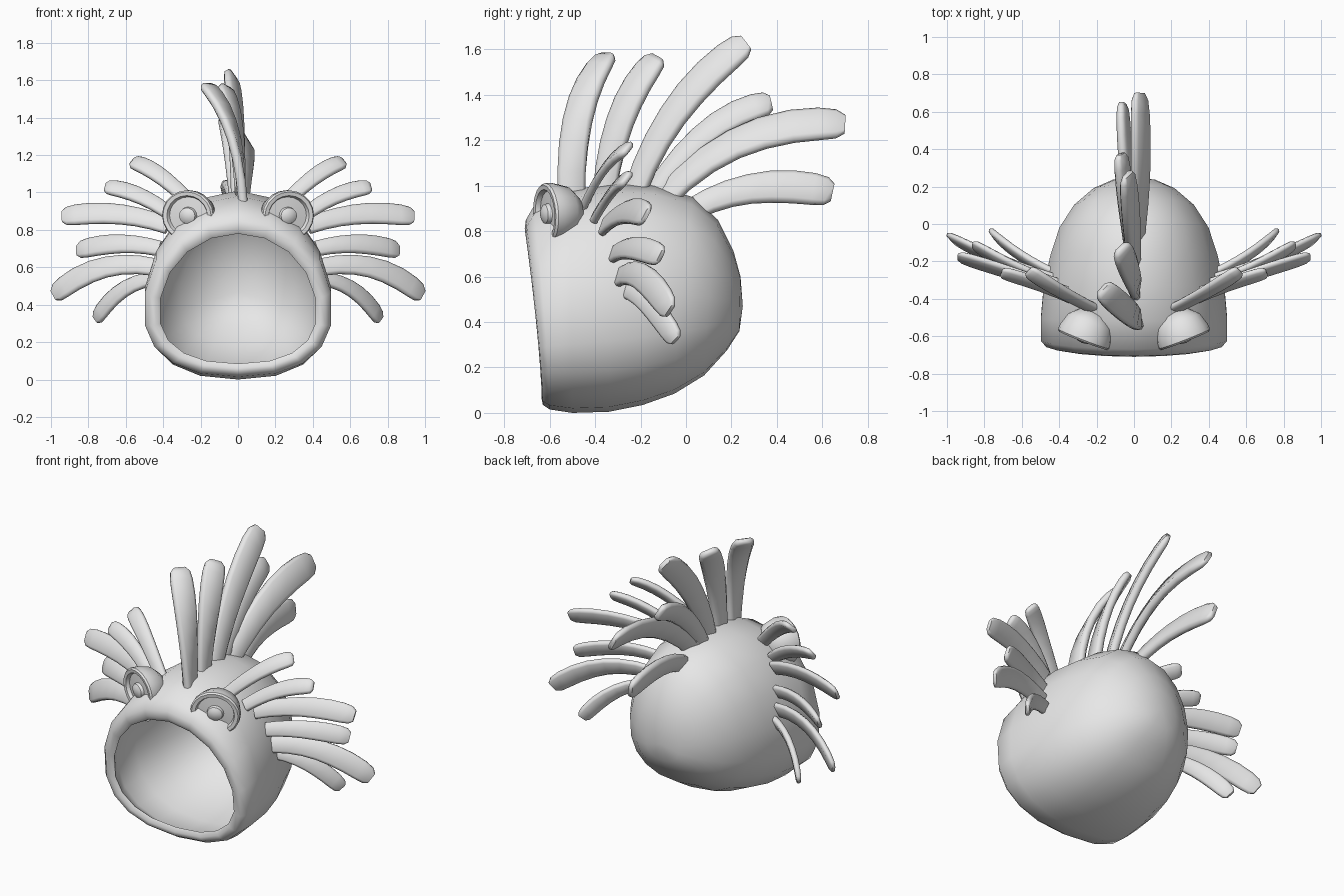
import bpy, bmesh, math
from mathutils import Vector

if "Cube" in bpy.data.objects:
    bpy.data.objects.remove(bpy.data.objects["Cube"])

grey = bpy.data.materials.new("plain grey")
grey.diffuse_color = (0.8, 0.8, 0.8, 1)
grey.use_nodes = True
grey.node_tree.nodes["Principled BSDF"].inputs["Base Color"].default_value = grey.diffuse_color


def loft(name, rings, angle, start, end):
    """Skin a list of equal rings and close each end to a point."""
    bm = bmesh.new()
    loops = [[bm.verts.new(p) for p in r] for r in rings]
    n = len(loops[0])
    for a, b in zip(loops, loops[1:]):
        for i in range(n):
            j = (i + 1) % n
            bm.faces.new((a[i], a[j], b[j], b[i]))
    for tip, ring in ((start, loops[0]), (end, loops[-1])):
        v = bm.verts.new(tip)
        for i in range(n):
            bm.faces.new((ring[i], ring[(i + 1) % n], v))
    bmesh.ops.recalc_face_normals(bm, faces=bm.faces)
    me = bpy.data.meshes.new(name)
    bm.to_mesh(me)
    bm.free()
    me.materials.append(grey)
    me.shade_smooth()
    me.set_sharp_from_angle(angle=math.radians(angle))
    ob = bpy.data.objects.new(name, me)
    bpy.context.collection.objects.link(ob)
    return ob


# Body: hollow egg with a wide open mouth, rounder above and squarer below
def body_ring(y_top, y_bottom, top, bottom, half_width, sides=18):
    wide = bottom + 0.4 * (top - bottom)
    pts = []
    for k in range(sides):
        a = 2 * math.pi * (k + 0.5) / sides
        c, s = math.cos(a), math.sin(a)
        p = 1.0 if s > 0 else 0.85
        x = half_width * math.copysign(abs(c) ** p, c)
        z = wide + (top - wide if s > 0 else wide - bottom) * math.copysign(abs(s) ** p, s)
        t = max(0, (z - bottom) / (top - bottom)) ** 1.4
        pts.append((x, y_bottom + (y_top - y_bottom) * t, z))
    return pts


# y at top, y at bottom, top z, bottom z, half width, from back to front
shell = [
    (0.24, 0.235, 0.60, 0.36, 0.115),
    (0.21, 0.18, 0.71, 0.275, 0.22),
    (0.14, 0.08, 0.85, 0.165, 0.325),
    (0.03, -0.05, 0.95, 0.085, 0.405),
    (-0.14, -0.19, 1.00, 0.035, 0.455),
    (-0.33, -0.34, 1.01, 0.005, 0.49),
    (-0.52, -0.50, 0.98, 0.0, 0.505),
]
lip = [
    (-0.67, -0.60, 0.91, 0.015, 0.505),
    (-0.705, -0.63, 0.85, 0.035, 0.475),
    (-0.71, -0.635, 0.81, 0.06, 0.445),
    (-0.69, -0.62, 0.78, 0.085, 0.42),
    (-0.65, -0.585, 0.82, 0.06, 0.44),
]
# The inside follows the outside as a thin wall
inside = [(a - 0.012, b - 0.012, t - 0.016, z + 0.016, w - 0.016) for a, b, t, z, w in reversed(shell)]
loft("body", [body_ring(*r) for r in shell + lip + inside], 70, (0, 0.25, 0.47), (0, 0.232, 0.47))

# Eyes: domed back, raised lid rim, recessed disc and small bulging pupil
eye_profile = [(0.07, -0.125), (0.115, -0.08), (0.135, -0.01), (0.136, 0.02), (0.128, 0.03),
               (0.108, 0.028), (0.10, 0.008), (0.046, 0.012), (0.042, 0.03), (0.026, 0.04)]
for side, label in ((1, "right"), (-1, "left")):
    c = Vector((side * 0.262, -0.595, 0.877))
    axis = Vector((side * 0.36, -0.93, -0.05)).normalized()
    u = axis.cross(Vector((0, 0, 1))).normalized()
    v = axis.cross(u)
    rings = [[c + axis * d + (u * math.cos(a) * 1.08 + v * math.sin(a)) * r
              for a in (2 * math.pi * k / 20 for k in range(20))] for r, d in eye_profile]
    loft("eye_" + label, rings, 40, c - axis * 0.14, c + axis * 0.044)


# Feathers: bent flat bars that may twist, with a blunt rounded tip
def feather(name, base, mid, tip, width, thick, normal, tip_normal, root=0.68):
    base, mid, tip = Vector(base), Vector(mid), Vector(tip)
    ctrl = mid * 2 - (base + tip) / 2
    normal, tip_normal = Vector(normal), Vector(tip_normal)
    section = [(1, 0.45), (0.75, 1), (-0.75, 1), (-1, 0.45),
               (-1, -0.45), (-0.75, -1), (0.75, -1), (1, -0.45)]
    shrink = {0.88: (0.97, 0.95), 0.96: (0.86, 0.85), 1.0: (0.55, 0.55)}
    rings = []
    for t in (0, 0.15, 0.3, 0.45, 0.6, 0.75, 0.88, 0.96, 1.0):
        w, h = shrink.get(t, (root + (1 - root) * min(1, t / 0.65), 1))
        p = base * (1 - t) ** 2 + ctrl * 2 * t * (1 - t) + tip * t * t
        tan = ((ctrl - base) * (1 - t) + (tip - ctrl) * t).normalized()
        across = tan.cross(normal.lerp(tip_normal, t)).normalized()
        n = across.cross(tan)
        rings.append([p + across * (a * w * width / 2) + n * (b * h * thick / 2) for a, b in section])
    loft(name, rings, 60, sum(rings[0], Vector()) / 8, sum(rings[-1], Vector()) / 8)


# Cheek feathers, mirrored on both sides: base, middle, tip, width, upward tilt
cheeks = [
    ((0.22, -0.45, 0.91), (0.41, -0.35, 1.085), (0.565, -0.25, 1.165), 0.095, 1.1),
    ((0.33, -0.40, 0.86), (0.52, -0.32, 0.98), (0.71, -0.26, 1.03), 0.095, 0.8),
    ((0.37, -0.36, 0.82), (0.65, -0.265, 0.885), (0.94, -0.175, 0.87), 0.12, 0.5),
    ((0.42, -0.315, 0.70), (0.64, -0.23, 0.725), (0.86, -0.11, 0.69), 0.11, 0.45),
    ((0.44, -0.29, 0.60), (0.73, -0.19, 0.595), (0.985, -0.07, 0.45), 0.125, 0.4),
    ((0.44, -0.26, 0.54), (0.62, -0.16, 0.475), (0.76, -0.045, 0.32), 0.10, 0.4),
]
for side, label in ((1, "right"), (-1, "left")):
    for i, (b, m, t, w, lift) in enumerate(cheeks):
        pts = [(side * p[0], p[1], p[2]) for p in (b, m, t)]
        d = (Vector(pts[2]) - Vector(pts[0])).to_2d().normalized()
        n = (side * d.y, -side * d.x, lift)
        feather(f"cheek_feather_{label}_{i + 1}", *pts, w, 0.036, n, n, 0.75)

# Crest feathers along the top: base, middle, tip, width, normal at base and tip, root width
crest = [
    ((0.02, -0.505, 0.93), (-0.03, -0.47, 1.32), (-0.17, -0.345, 1.575), 0.135, (1, 0.2, 0.2), (1, -0.9, 0.4), 0.9),
    ((0.01, -0.36, 0.96), (-0.01, -0.28, 1.31), (-0.07, -0.125, 1.565), 0.135, (1, 0, 0.2), (1, -0.8, 0.4), 0.75),
    ((0.0, -0.23, 0.96), (-0.01, -0.035, 1.34), (-0.035, 0.265, 1.63), 0.145, (1, -0.3, 0.4), (1, -0.4, 0.4), 0.68),
    ((-0.01, -0.16, 0.94), (-0.04, 0.09, 1.23), (-0.07, 0.375, 1.365), 0.125, (1, -0.3, 0.4), (1, -0.4, 0.4), 0.68),
    ((0.01, -0.12, 0.92), (0.035, 0.25, 1.20), (0.03, 0.70, 1.27), 0.16, (1, -0.4, 0.5), (1, -0.4, 0.6), 0.68),
    ((0.00, 0.02, 0.89), (-0.04, 0.31, 0.99), (-0.06, 0.645, 0.97), 0.145, (1, -0.2, 0.3), (1, -0.2, 0.3), 0.68),
]
for i, (b, m, t, w, n0, n1, root) in enumerate(crest):
    feather(f"crest_feather_{i + 1}", b, m, t, w, 0.05, n0, n1, root)
